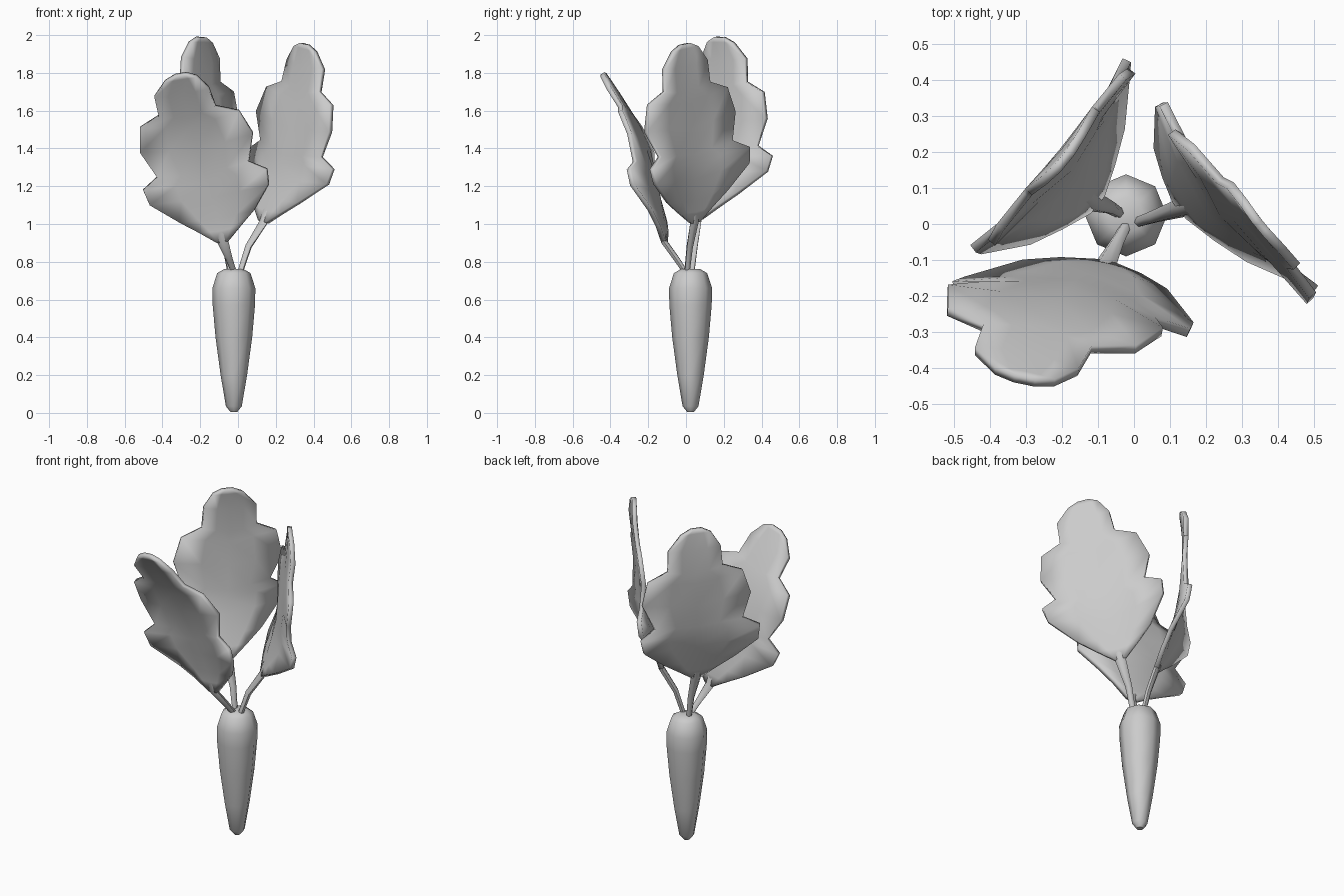
import bpy, bmesh, math
from mathutils import Vector

if "Cube" in bpy.data.objects:
    bpy.data.objects.remove(bpy.data.objects["Cube"])


def finish(name, bm, angle=40):
    bmesh.ops.recalc_face_normals(bm, faces=bm.faces[:])
    me = bpy.data.meshes.new(name)
    bm.to_mesh(me)
    bm.free()
    ob = bpy.data.objects.new(name, me)
    bpy.context.collection.objects.link(ob)
    bpy.ops.object.select_all(action='DESELECT')
    ob.select_set(True)
    bpy.context.view_layer.objects.active = ob
    bpy.ops.object.shade_smooth_by_angle(angle=math.radians(angle))
    return ob


def skin(bm, rings):
    """Bridge closed rings of points and cap both ends."""
    vs = [[bm.verts.new(p) for p in r] for r in rings]
    n = len(vs[0])
    for a, b in zip(vs, vs[1:]):
        for i in range(n):
            j = (i + 1) % n
            bm.faces.new((a[i], a[j], b[j], b[i]))
    bm.faces.new(vs[0])
    bm.faces.new(vs[-1])


# Root: tapered eight-sided body
profile = [(.018, .005), (.042, .035), (.07, .2), (.097, .4), (.112, .57),
           (.114, .66), (.088, .74), (.05, .762)]
bm = bmesh.new()
skin(bm, [[(-.022 + r * math.cos(i * math.pi / 4), .024 + r * math.sin(i * math.pi / 4), z)
           for i in range(8)] for r, z in profile])
finish("root", bm, 50)

# Half outline of a lobed leaf: across, along, outward cupping of the edge, sideways skew
OUTLINE = [(.03, 0, 0, 0), (.115, .07, .005, 0), (.205, .145, .02, 0), (.325, .28, .07, -.01),
           (.338, .365, .065, -.015), (.25, .412, .035, -.02), (.308, .555, .005, -.025),
           (.27, .695, .005, -.03), (.155, .745, .005, -.03), (.148, .865, .01, -.03),
           (.085, .945, .005, -.015), (.03, .97, 0, -.01)]
LENGTH = .97


def leaf(name, base, tip, left, right, bow, stem):
    P, T, L, R = map(Vector, (base, tip, left, right))
    V = (T - P).normalized()
    U = R - L
    U = (U - V * U.dot(V)).normalized()
    N = U.cross(V)

    def at(u, v, w):
        t = v / LENGTH
        return P + U * u + V * v + N * (w + bow * 4 * t * (1 - t))

    # Blade: rows from edge to midrib to edge, then thickened
    bm = bmesh.new()
    rows = []
    for u, v, w, skew in OUTLINE:
        row = []
        sag = .04 * min(1, v * 4, max(0, (.94 - v) * 5))
        for k in (-1, -.5, 0, .5, 1):
            a = abs(k)
            row.append(bm.verts.new(at(u * k + skew, v - sag * (1 - a), w * a ** 1.5)))
        rows.append(row)
    for a, b in zip(rows, rows[1:]):
        for i in range(4):
            bm.faces.new((a[i], a[i + 1], b[i + 1], b[i]))
    ob = finish(name + "_blade", bm)
    mod = ob.modifiers.new("thickness", 'SOLIDIFY')
    mod.thickness = .026
    mod.offset = 0

    # Stem: six-sided tube running into the blade
    pts = [Vector(p) for p in stem] + [P, at(0, .1, 0)]
    rings = []
    for i, p in enumerate(pts):
        d = (pts[min(i + 1, len(pts) - 1)] - pts[max(i - 1, 0)]).normalized()
        s = (U - d * U.dot(d)).normalized()
        n = s.cross(d)
        rs, rn = ((.015, .015), (.019, .017), (.03, .018), (.03, .012))[i]
        rings.append([p + s * rs * math.cos(k * math.pi / 3) + n * rn * math.sin(k * math.pi / 3)
                      for k in range(6)])
    bm = bmesh.new()
    skin(bm, rings)
    finish(name + "_stem", bm, 60)


leaf("front_leaf", (-.08, -.115, .905), (-.29, -.43, 1.775), (-.5, -.19, 1.18), (.16, -.3, 1.235),
     -.065, [(-.02, 0, .74), (-.047, -.05, .815)])
leaf("right_leaf", (.135, .045, 1.01), (.345, 0, 1.94), (.5, -.18, 1.31), (.075, .325, 1.37),
     .028, [(.01, .005, .74), (.055, .02, .88)])
leaf("back_leaf", (-.11, .06, 1.03), (-.2, .17, 1.99), (-.02, .435, 1.39), (-.43, -.075, 1.38),
     .068, [(-.04, .03, .74), (-.065, .045, .88)])
